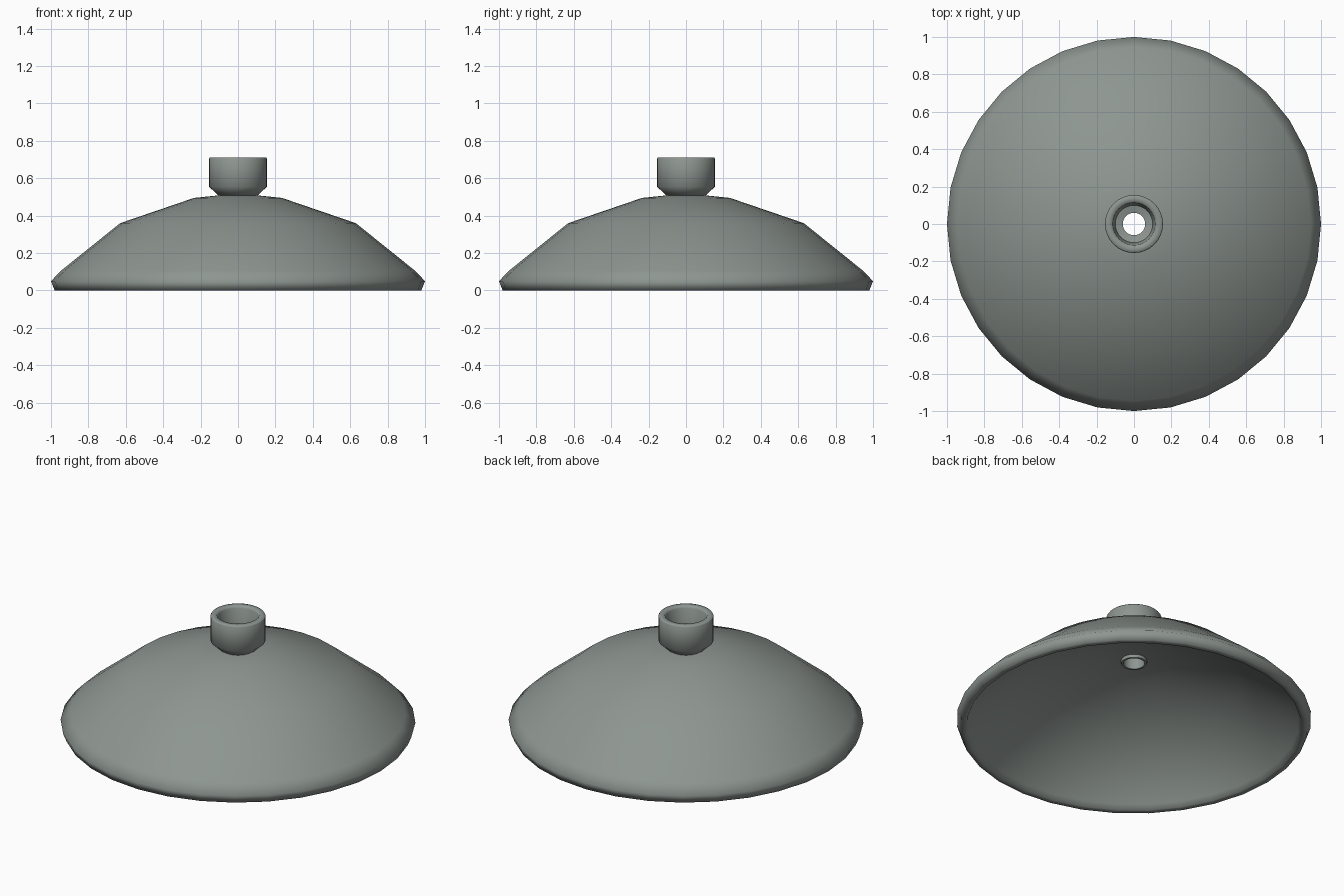
import bpy
import math

SIDES = 32

cube = bpy.data.objects.get("Cube")
if cube:
    bpy.data.objects.remove(cube, do_unlink=True)

metal = bpy.data.materials.new("grey green enamel")
metal.use_nodes = True
colour = (0.27, 0.305, 0.285, 1)
metal.diffuse_color = colour
bsdf = next(n for n in metal.node_tree.nodes if n.type == "BSDF_PRINCIPLED")
bsdf.inputs["Base Color"].default_value = colour


def lathe(name, profile, angle):
    """Spin a closed (radius, height) profile around the z axis."""
    n = len(profile)
    verts = []
    for i in range(SIDES):
        a = 2 * math.pi * i / SIDES
        verts += [(r * math.cos(a), r * math.sin(a), z) for r, z in profile]
    faces = []
    for i in range(SIDES):
        j = (i + 1) % SIDES
        for k in range(n):
            m = (k + 1) % n
            faces.append((i * n + k, j * n + k, j * n + m, i * n + m))
    mesh = bpy.data.meshes.new(name)
    mesh.from_pydata(verts, [], faces)
    mesh.materials.append(metal)
    obj = bpy.data.objects.new(name, mesh)
    bpy.context.collection.objects.link(obj)
    bpy.ops.object.select_all(action="DESELECT")
    obj.select_set(True)
    bpy.context.view_layer.objects.active = obj
    bpy.ops.object.shade_smooth_by_angle(angle=math.radians(angle))
    return obj


# Thick hollow shade: inner rim, outer rim, outside slope, crown, inside slope
lathe("lamp_shade", [
    (0.945, 0.0), (0.98, 0.0), (1.0, 0.05), (0.945, 0.107), (0.63, 0.36),
    (0.235, 0.495), (0.09, 0.51), (0.06, 0.51),
    (0.06, 0.43), (0.22, 0.42), (0.605, 0.29), (0.93, 0.03),
], 75)

# Socket collar: open cup whose narrow stem passes through the crown
lathe("socket_collar", [
    (0.06, 0.41), (0.072, 0.41), (0.075, 0.505), (0.105, 0.508),
    (0.155, 0.555), (0.155, 0.705), (0.15, 0.712), (0.12, 0.712),
    (0.113, 0.70), (0.1, 0.56), (0.06, 0.55),
], 60)
